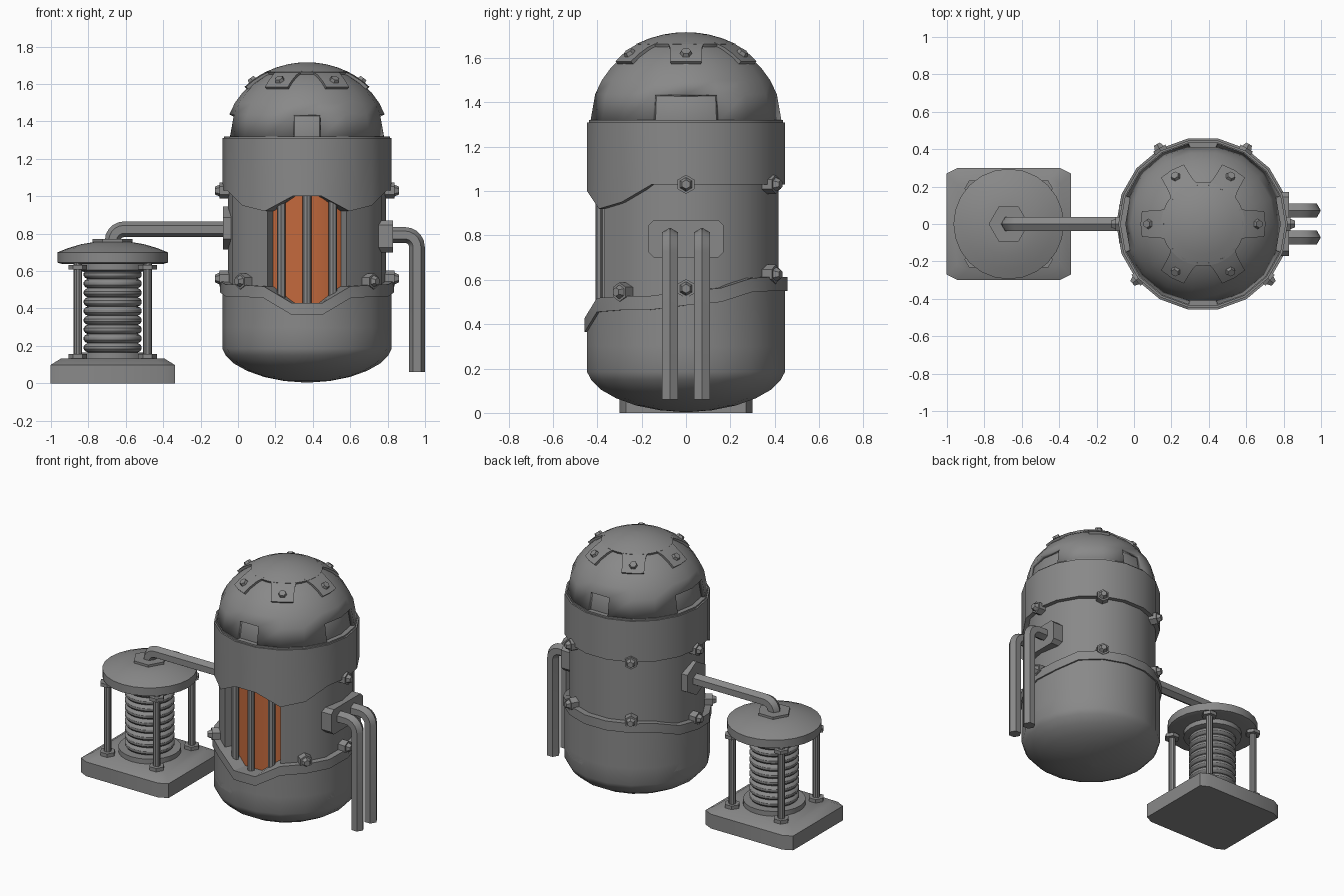
import bpy, bmesh
from math import sin, cos, radians, pi, sqrt, atan2
from mathutils import Vector

cube = bpy.data.objects.get("Cube")
if cube:
    bpy.data.objects.remove(cube)


def material(name, rgb):
    m = bpy.data.materials.new(name)
    m.use_nodes = True
    m.diffuse_color = (*rgb, 1)
    m.node_tree.nodes["Principled BSDF"].inputs["Base Color"].default_value = (*rgb, 1)
    return m


GREY = material("grey metal", (0.25, 0.25, 0.25))
ORANGE = material("orange glow", (0.54, 0.14, 0.045))
TX, SX = 0.369, -0.67          # tank axis and coil stand axis
R = 0.453                      # tank radius
RING = [10 + 20 * k for k in range(-9, 9)]   # panel edges, degrees from the front


def finish(name, bm, mat=GREY):
    bmesh.ops.remove_doubles(bm, verts=bm.verts, dist=1e-5)
    bmesh.ops.recalc_face_normals(bm, faces=bm.faces)
    me = bpy.data.meshes.new(name)
    bm.to_mesh(me)
    bm.free()
    ob = bpy.data.objects.new(name, me)
    bpy.context.collection.objects.link(ob)
    me.materials.append(mat)
    bpy.ops.object.select_all(action="DESELECT")
    ob.select_set(True)
    bpy.context.view_layer.objects.active = ob
    bpy.ops.object.shade_smooth_by_angle(angle=radians(32))
    return ob


def polar(r, a, z, cx=TX):
    return Vector((cx + r * sin(radians(a)), -r * cos(radians(a)), z))


def loft(name, rings, closed=True, caps=True, mat=GREY):
    """Skin a row of point loops."""
    bm = bmesh.new()
    rows = [[bm.verts.new(p) for p in ring] for ring in rings]
    n = len(rows[0])
    pairs = list(zip(rows, rows[1:])) + ([] if closed else [(rows[-1], rows[0])])
    for a, b in pairs:
        for i in range(n):
            j = (i + 1) % n
            bm.faces.new((a[i], a[j], b[j], b[i]))
    if caps and closed:
        bm.faces.new(rows[0])
        bm.faces.new(rows[-1])
    return finish(name, bm, mat)


def lathe(name, profile, angles, cx=TX, mat=GREY):
    return loft(name, [[polar(max(r, 0.001), a, z, cx) for a in angles] for r, z in profile], mat=mat)


def shell(name, outer, inner, low, high, angles=RING, whole=True, mat=GREY):
    """Curved wall whose lower and upper edges follow functions of the angle."""
    rings = [[polar(outer, a, low(a)), polar(outer, a, high(a)),
              polar(inner, a, high(a)), polar(inner, a, low(a))] for a in angles]
    return loft(name, rings, closed=not whole, mat=mat)


def prism(name, r, start, axis, depth, sides=6, r2=None, turn=0):
    """Regular prism from a start point along an axis."""
    axis = Vector(axis).normalized()
    side = axis.cross(Vector((0, 0, 1)) if abs(axis.z) < 0.9 else Vector((0, 1, 0))).normalized()
    up = side.cross(axis)
    rings = []
    for rad, d in ((r, 0), (r if r2 is None else r2, depth)):
        rings.append([Vector(start) + axis * d + (side * cos(t) + up * sin(t)) * rad
                      for t in [turn + 2 * pi * k / sides for k in range(sides)]])
    return loft(name, rings)


def pipe(name, start, corner, end, y, r=0.042, bend=0.065):
    """Six-sided pipe in the xz plane with one rounded corner."""
    s, c, e = [Vector((p[0], 0, p[1])) for p in (start, corner, end)]
    u, v = (s - c).normalized(), (e - c).normalized()
    hub = c + (u + v) * bend
    stops = [(s, -v)]
    for k in range(6):
        t = k * pi / 10
        out = -v * cos(t) - u * sin(t)
        stops.append((hub + out * bend, out))
    stops.append((e, -u))
    rings = [[p + n * r * cos(k * pi / 3) + Vector((0, y + r * sin(k * pi / 3), 0)) for k in range(6)]
             for p, n in stops]
    return loft(name, rings)


# --- tank body ---
def steps(values, rest):
    return lambda a: values.get(abs(a) if abs(a) <= 180 else 360 - abs(a), rest)


upper_edge = steps({10: 1.0, 30: 0.92, 50: 0.95}, 1.03)
rim_low = steps({10: 0.365, 30: 0.455, 50: 0.463, 70: 0.465, 90: 0.485, 110: 0.50, 130: 0.545}, 0.55)


def rim_high(a):
    return rim_low(a) + 0.063


def flat(z):
    return lambda a: z


lathe("tank_bottom", [(0, 0.003), (0.12, 0.012), (0.23, 0.034), (0.32, 0.066), (0.39, 0.105),
                      (0.435, 0.15), (R, 0.185), (R, 0.3), (0.36, 0.3)], RING)
shell("lower_body", R, 0.35, flat(0.25), rim_low)
shell("lower_rim", R + 0.011, 0.35, rim_low, rim_high)
shell("upper_band", R, 0.35, upper_edge, flat(1.31))
shell("middle_wall", 0.423, 0.36, flat(0.3), flat(1.1), [30 + 20 * k for k in range(16)], whole=False)

# --- glowing window with bars ---
shell("window_glow", 0.362, 0.34, flat(0.32), flat(1.1), RING[6:12], whole=False, mat=ORANGE)
for a in (-21, 0, 21):
    prism("window_bar", 0.023, polar(0.385, a, 0.33), (0, 0, 1), 0.75, 8)

# --- dome with notched outer skin ---
DOME_R, DOME_H, DOME_Z = 0.437, 0.385, 1.318


def dome(r, lift=0.0):
    """Profile point of the dome at radius r."""
    z = sqrt(max(0, 1 - (r / DOME_R) ** 2))
    n = Vector((r / DOME_R ** 2, z / DOME_H)).normalized() * lift
    return r + n.x, DOME_Z + DOME_H * z + n.y


radii = [DOME_R * cos(radians(t)) for t in (0, 18, 28, 38, 48, 58, 68, 79)]
lathe("dome_core", [(DOME_R - 0.03, 1.30)] + [dome(r, -0.025) for r in radii] + [(0, 1.678)], RING)
bm = bmesh.new()
rows = [[bm.verts.new(polar(*[dome(r)[0], a, dome(r)[1]])) for a in RING] for r in radii]
for k, (low, high) in enumerate(zip(rows, rows[1:])):
    for i, a in enumerate(RING):
        notch = k == 0 and (a + 10) % 180 in (0, 80, 100)
        if not notch:
            j = (i + 1) % len(RING)
            bm.faces.new((low[i], low[j], high[j], high[i]))
bm.faces.new(rows[-1])
skin = finish("dome_skin", bm)
solid = skin.modifiers.new("thickness", "SOLIDIFY")
solid.thickness, solid.offset = 0.024, -1
lathe("dome_seam", [(0.40, 1.30), (0.443, 1.30), (0.443, 1.32), (0.40, 1.32)], RING)

# --- dome cap with six bolted tabs ---
fine = [10 * k for k in range(36)]
lathe("dome_cap", [dome(0.218, -0.01)] + [dome(r, 0.013) for r in (0.218, 0.16, 0.1, 0.05, 0)], fine)
for a in range(30, 390, 60):
    rings = []
    for r, half in ((0.205, 0.086), (0.245, 0.074), (0.29, 0.071), (0.325, 0.07)):
        w = atan2(half, r) * 180 / pi
        ring = []
        for lift, spread in ((0.013, (-1, 0, 1)), (-0.012, (1, 0, -1))):
            q = dome(r, lift)
            ring += [polar(q[0], a + w * s, q[1]) for s in spread]
        rings.append(ring)
    loft("dome_tab", rings)
    p, q = dome(0.285, 0.008), dome(0.285, 0.03)
    start = polar(p[0], a, p[1])
    prism("tab_bolt", 0.028, start, polar(q[0], a, q[1]) - start, 0.02, r2=0.022)

# --- bolts around the bands ---
for side in (-1, 1):
    for a, z in ((90, 1.03), (150, 1.03), (50, 0.545), (90, 0.56), (150, 0.625)):
        out = polar(1, a * side, 0, 0)
        prism("band_boss", 0.043, polar(0.41, a * side, z), out, 0.058, turn=pi / 6)
        prism("band_bolt", 0.033, polar(0.465, a * side, z), out, 0.028, r2=0.02, turn=pi / 6)

# --- drain pipes and their mount ---
corners = [(0.17, 0.06), (0.145, 0.085), (-0.145, 0.085), (-0.17, 0.06),
           (-0.17, -0.06), (-0.145, -0.085), (0.145, -0.085), (0.17, -0.06)]
loft("drain_mount", [[(x, y, 0.785 + z) for y, z in corners] for x in (0.72, 0.828)])
for y in (-0.072, 0.072):
    pipe("drain_pipe", (0.8, 0.793), (0.957, 0.793), (0.957, 0.06), y)

# --- feed pipe between tank and stand ---
prism("feed_mount", 0.115, (0.0, 0, 0.83), (-1, 0, 0), 0.08, turn=pi / 6)
pipe("feed_pipe", (-0.05, 0.823), (SX, 0.823), (SX, 0.75), 0, bend=0.06)

# --- coil stand ---
def plinth_ring(inset, z):
    hx, hy = 0.332 - inset, 0.3 - inset
    cut = [(hx, hy - 0.03), (hx - 0.06, hy), (-hx + 0.06, hy), (-hx, hy - 0.03)]
    return [(SX + x, y, z) for x, y in cut + [(-x, -y) for x, y in cut]]


loft("plinth", [plinth_ring(0, 0), plinth_ring(0, 0.098), plinth_ring(0.055, 0.132)])
round_stand = [15 * k for k in range(24)]
lathe("coil_foot", [(0.195, 0.13), (0.195, 0.165), (0.15, 0.165)], round_stand, SX)
lathe("coil_collar", [(0.15, 0.595), (0.19, 0.605), (0.19, 0.645)], round_stand, SX)
coil = []
for k in range(9):
    for t in range(-80, 81, 32):
        coil.append((0.13 + 0.026 * cos(radians(t)), 0.19 + 0.049 * k + 0.0245 * sin(radians(t))))
lathe("coil", [(0.13, 0.15)] + coil + [(0.13, 0.62)], round_stand, SX)
lathe("stand_lid", [(0.27, 0.638), (0.295, 0.645), (0.295, 0.7), (0.24, 0.722),
                    (0.17, 0.743), (0.1, 0.755)], round_stand, SX)
prism("lid_nut", 0.107, (SX, 0, 0.74), (0, 0, 1), 0.03)
for sx in (-1, 1):
    for sy in (-1, 1):
        x, y = SX + 0.186 * sx, 0.19 * sy
        prism("stand_post", 0.023, (x, y, 0.12), (0, 0, 1), 0.53, 10)
        for z in (0.132, 0.608):
            prism("post_nut", 0.05, (x, y, z), (0, 0, 1), 0.024)
